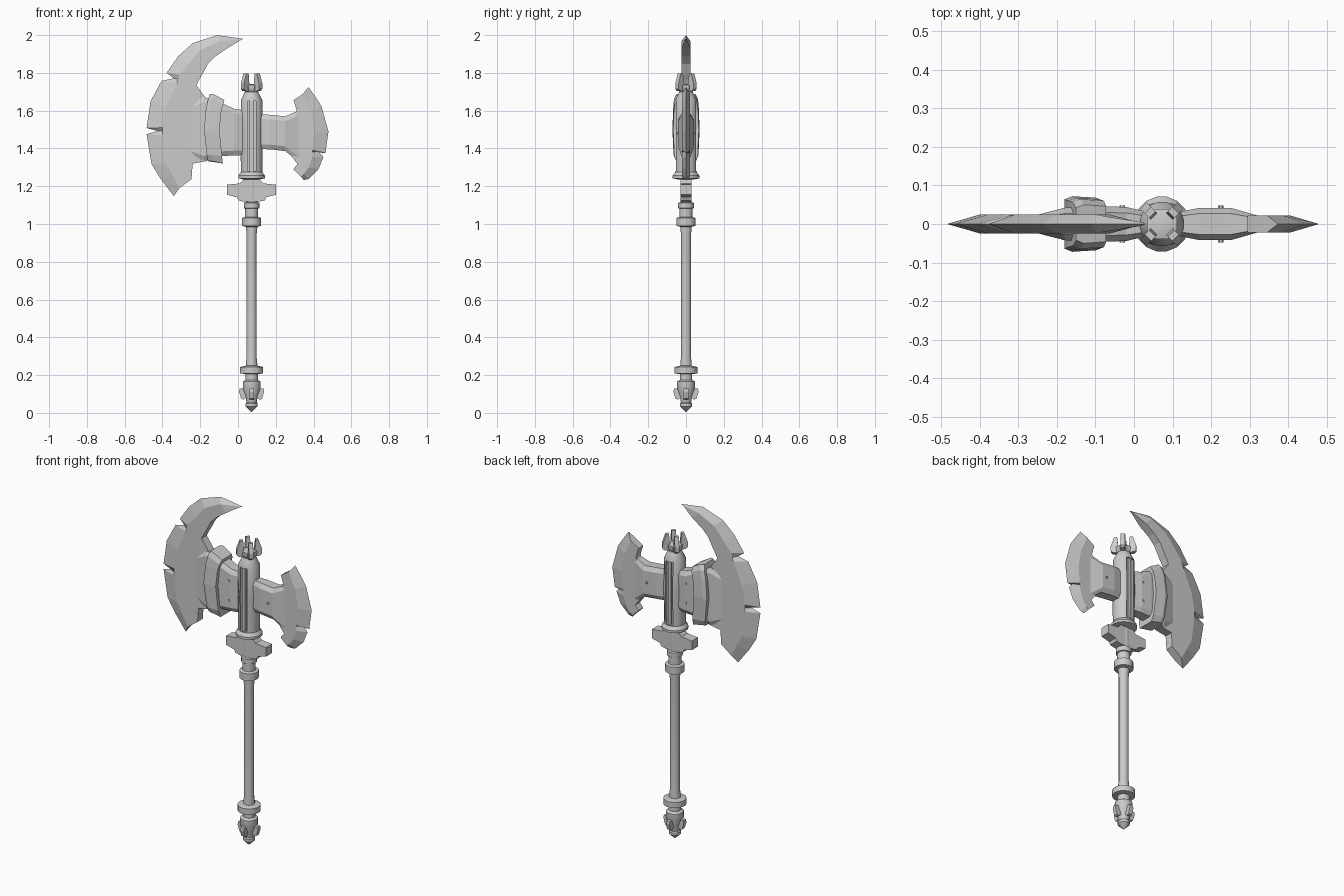
import bpy, bmesh
from math import sin, cos, pi, radians

AX = 0.072  # x of the handle axis


def loft(name, rings, smooth=False):
    """Skin closed rings of equal point count and cap both ends."""
    bm = bmesh.new()
    vr = [[bm.verts.new(p) for p in r] for r in rings]
    n = len(vr[0])
    for a, b in zip(vr, vr[1:]):
        for i in range(n):
            j = (i + 1) % n
            bm.faces.new((a[i], a[j], b[j], b[i]))
    bm.faces.new(vr[0])
    bm.faces.new(vr[-1])
    bmesh.ops.remove_doubles(bm, verts=bm.verts, dist=1e-5)
    bmesh.ops.recalc_face_normals(bm, faces=bm.faces)
    me = bpy.data.meshes.new(name)
    bm.to_mesh(me)
    bm.free()
    ob = bpy.data.objects.new(name, me)
    bpy.context.collection.objects.link(ob)
    if smooth:
        bpy.context.view_layer.objects.active = ob
        ob.select_set(True)
        bpy.ops.object.shade_smooth_by_angle(angle=radians(32))
        ob.select_set(False)
    return ob


def lathe(name, profile, n=16):
    return loft(name, [[(AX + r * cos(2 * pi * (i + .5) / n), r * sin(2 * pi * (i + .5) / n), z)
                        for i in range(n)] for r, z in profile], True)


def plate(name, pts, half):
    return loft(name, [[(x, y, z) for x, z in pts] for y in (-half, half)])


def fins(name, profile, half, start):
    for k in range(4):
        f = plate(f"{name}_{k + 1}", profile, half)
        f.location.x = AX
        f.rotation_euler.z = start + k * pi / 2


def blade(name, stations, t, tip=1.0):
    """Each station: cutting edge, bevel line and back edge as x, z pairs."""
    rings = []
    for k, (ex, ez, bx, bz, kx, kz) in enumerate(stations):
        h = t * (tip if k == 0 else 1)
        rings.append([(ex, 0, ez), (bx, -h, bz), (kx, -h, kz), (kx, h, kz), (bx, h, bz)])
    return loft(name, rings)


def cheek(name, sections):
    """Chamfered block running along x: x, low z, high z, half thickness."""
    rings = []
    for x, lo, hi, h in sections:
        q, c = h * .65, .025
        rings.append([(x, -q, lo), (x, -h, lo + c), (x, -h, hi - c), (x, -q, hi),
                      (x, q, hi), (x, h, hi - c), (x, h, lo + c), (x, q, lo)])
    return loft(name, rings)


# Blades
blade("large_blade", [
    (.03, 1.98, .02, 1.977, .01, 1.971),
    (-.11, 2.0, -.10, 1.968, -.06, 1.928),
    (-.24, 1.957, -.20, 1.92, -.12, 1.887),
    (-.315, 1.89, -.26, 1.85, -.16, 1.847),
    (-.378, 1.80, -.31, 1.79, -.19, 1.79),
    (-.34, 1.772, -.317, 1.767, -.205, 1.765),
    (-.405, 1.757, -.325, 1.745, -.22, 1.735),
    (-.463, 1.65, -.38, 1.62, -.17, 1.665),
    (-.484, 1.508, -.40, 1.51, -.16, 1.508),
    (-.426, 1.492, -.401, 1.492, -.16, 1.492),
    (-.484, 1.476, -.40, 1.47, -.16, 1.47),
    (-.458, 1.317, -.38, 1.32, -.165, 1.333),
    (-.41, 1.24, -.35, 1.265, -.24, 1.32),
    (-.34, 1.148, -.31, 1.19, -.246, 1.238)], .024, .2)
blade("small_blade", [
    (.373, 1.725, .345, 1.69, .294, 1.656),
    (.405, 1.68, .365, 1.64, .302, 1.63),
    (.442, 1.624, .385, 1.60, .31, 1.603),
    (.479, 1.49, .405, 1.49, .27, 1.48),
    (.463, 1.376, .395, 1.39, .28, 1.386),
    (.426, 1.386, .394, 1.38, .285, 1.37),
    (.452, 1.354, .392, 1.355, .29, 1.35),
    (.426, 1.29, .375, 1.30, .315, 1.317),
    (.373, 1.238, .35, 1.265, .296, 1.295),
    (.347, 1.233, .335, 1.25, .294, 1.288)], .022)

# Cheeks joining the blades to the sleeve
cheek("large_cheek", [(-.25, 1.36, 1.64, .024), (-.18, 1.335, 1.672, .042), (-.08, 1.36, 1.637, .046),
                      (-.02, 1.363, 1.61, .044), (.04, 1.365, 1.60, .03)])
cheek("small_cheek", [(.11, 1.397, 1.582, .03), (.17, 1.395, 1.578, .042), (.25, 1.386, 1.57, .042),
                      (.32, 1.33, 1.60, .022)])

# Curved band behind the large blade
band = []
for xl, zl, xr, zr, h in [(-.16, 1.333, -.08, 1.32, .052), (-.165, 1.365, -.085, 1.36, .066),
                          (-.18, 1.50, -.098, 1.50, .072), (-.17, 1.61, -.088, 1.60, .068),
                          (-.158, 1.66, -.078, 1.632, .064), (-.15, 1.688, -.072, 1.656, .05)]:
    band.append([(xl, -h + .008, zl), (xl + .02, -h, zl), (xr, -h + .004, zr),
                 (xr, h - .004, zr), (xl + .02, h, zl), (xl, h - .008, zl)])
loft("blade_band", band)

# Small rivets on both sides of the cheeks
for k, (x, z) in enumerate([(-.03, 1.545), (-.03, 1.43), (.225, 1.48)]):
    plate(f"rivet_{k + 1}", [(x + .007 * cos(i * pi / 3), z + .007 * sin(i * pi / 3)) for i in range(6)], .048)

# Sleeve with a long slot front and back, and a bar inside
sleeve = lathe("head_sleeve", [(.04, 1.235), (.072, 1.242), (.072, 1.256), (.058, 1.275), (.06, 1.48),
                               (.058, 1.655), (.036, 1.70), (.02, 1.705)])
for side in (-1, 1):
    cut = plate(f"slot_cutter_{side}", [(AX - .023, 1.28), (AX + .023, 1.28),
                                        (AX + .023, 1.65), (AX - .023, 1.65)], .02)
    cut.location.y = side * .06
    cut.hide_render = True
    cut.hide_viewport = False
    cut.display_type = 'WIRE'
    mod = sleeve.modifiers.new("slot", 'BOOLEAN')
    mod.operation = 'DIFFERENCE'
    mod.solver = 'EXACT'
    mod.object = cut
plate("slot_bar", [(AX - .010, 1.275), (AX + .010, 1.275), (AX + .010, 1.655), (AX - .010, 1.655)], .05)

# Crown with four prongs
lathe("crown_base", [(.03, 1.695), (.036, 1.705), (.042, 1.715), (.042, 1.735), (.025, 1.74)], 8)
fins("crown_prong", [(.02, 1.70), (.058, 1.705), (.068, 1.715), (.068, 1.745), (.05, 1.797),
                     (.034, 1.797), (.028, 1.735)], .012, pi / 4)

# Cross guard
half = [(0, 1.238), (.04, 1.238), (.062, 1.215), (.13, 1.208), (.13, 1.155),
        (.078, 1.142), (.07, 1.125), (.04, 1.118), (0, 1.118)]
plate("cross_guard", half + [(-x, z) for x, z in half[-2:0:-1]], .028).location.x = AX

# Shaft and collars
lathe("shaft", [(.031, .17), (.031, .26), (.027, .30), (.027, .94), (.031, .98), (.031, 1.25)], 12)
lathe("upper_ring", [(.03, 1.08), (.042, 1.084), (.042, 1.112), (.03, 1.116)])
lathe("upper_neck", [(.035, 1.02), (.035, 1.09)])
lathe("upper_collar", [(.03, .985), (.052, .99), (.052, 1.032), (.03, 1.038)])
lathe("lower_collar", [(.03, .205), (.062, .209), (.062, .243), (.03, .25)])

# Pommel with four fins
lathe("pommel", [(.001, 0.005), (.033, .035), (.033, .05), (.028, .055), (.034, .09), (.048, .13),
                 (.048, .166), (.034, .175), (.034, .21)], 12)
fins("pommel_fin", [(.02, .132), (.064, .128), (.066, .11), (.055, .075), (.044, .07), (.02, .085)], .012, 0)
